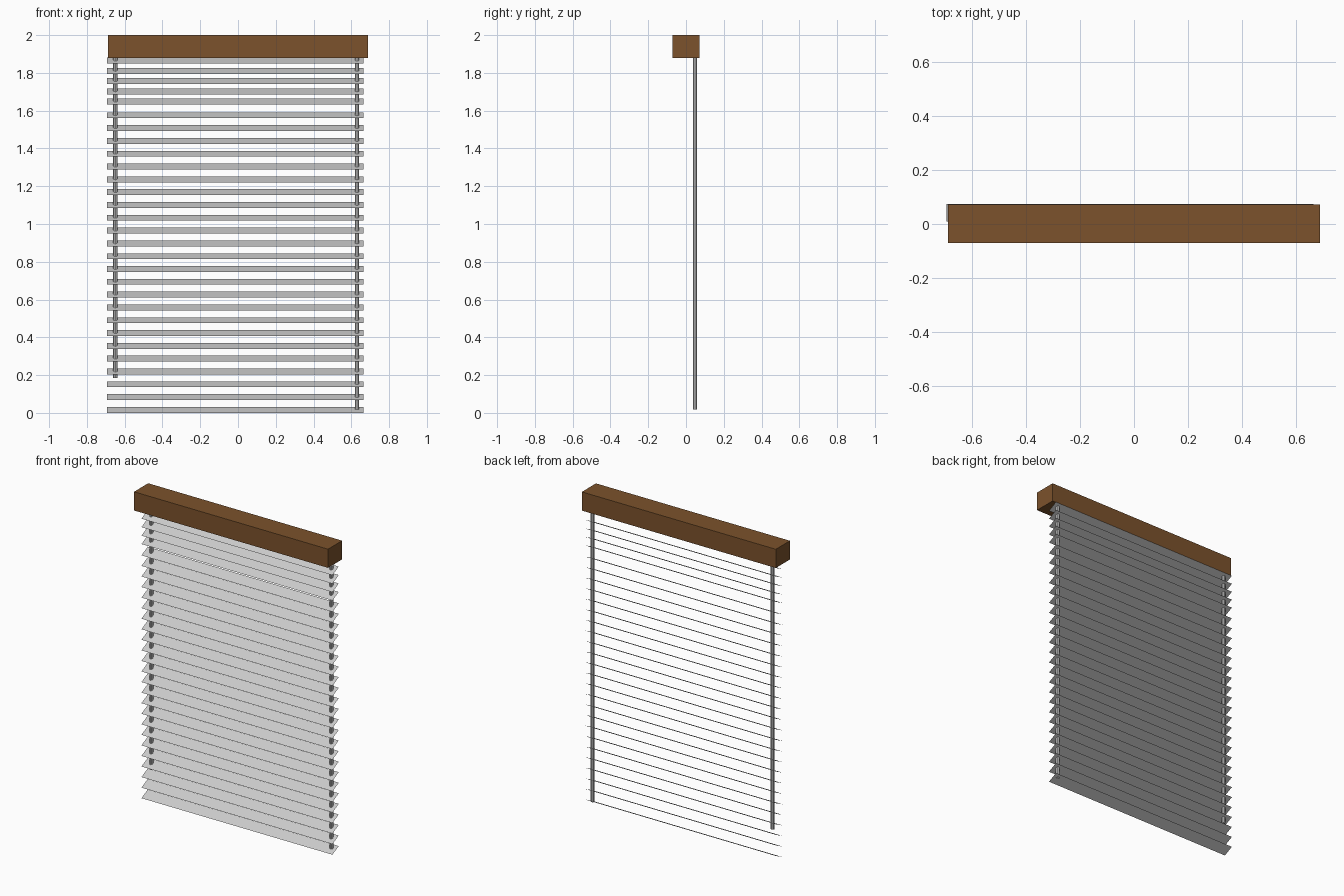
import bpy, bmesh
from math import pi

if "Cube" in bpy.data.objects:
    bpy.data.objects.remove(bpy.data.objects["Cube"])


def add_object(name, bm):
    mesh = bpy.data.meshes.new(name)
    bm.to_mesh(mesh)
    bm.free()
    obj = bpy.data.objects.new(name, mesh)
    bpy.context.collection.objects.link(obj)
    return obj


# Wooden headrail
brown = bpy.data.materials.new("brown_wood")
brown.diffuse_color = (0.2, 0.085, 0.025, 1)
brown.use_nodes = True
brown.node_tree.nodes["Principled BSDF"].inputs["Base Color"].default_value = brown.diffuse_color
bm = bmesh.new()
bmesh.ops.create_cube(bm, size=1)
bmesh.ops.scale(bm, vec=(1.378, 0.143, 0.12), verts=bm.verts)
bmesh.ops.translate(bm, vec=(0, 0.001, 1.94), verts=bm.verts)
add_object("headrail", bm).data.materials.append(brown)

# Tilted paper-thin slats: low edge at the front, bunched closer near the top
heights = [0.016 + 0.0678 * i for i in range(24)]
heights += [1.648 + 0.0543 * i for i in range(5)]
X0, X1 = -0.693, 0.664
Y0, Y1, HALF = 0.010, 0.074, 0.0155
for i, z in enumerate(heights):
    bm = bmesh.new()
    corners = [(X0, Y0, z - HALF), (X1, Y0, z - HALF),
               (X1, Y1, z + HALF), (X0, Y1, z + HALF)]
    bm.faces.new([bm.verts.new(c) for c in corners])
    add_object(f"slat_{i + 1:02d}", bm)

# Two hanging cords, the left one shorter
for name, x, bottom in (("left_cord", -0.649, 0.185), ("right_cord", 0.630, 0.018)):
    top = 1.885
    bm = bmesh.new()
    bmesh.ops.create_cone(bm, cap_ends=True, segments=8, radius1=0.0115,
                          radius2=0.0115, depth=top - bottom)
    bmesh.ops.translate(bm, vec=(x, 0.048, (top + bottom) / 2), verts=bm.verts)
    add_object(name, bm)
